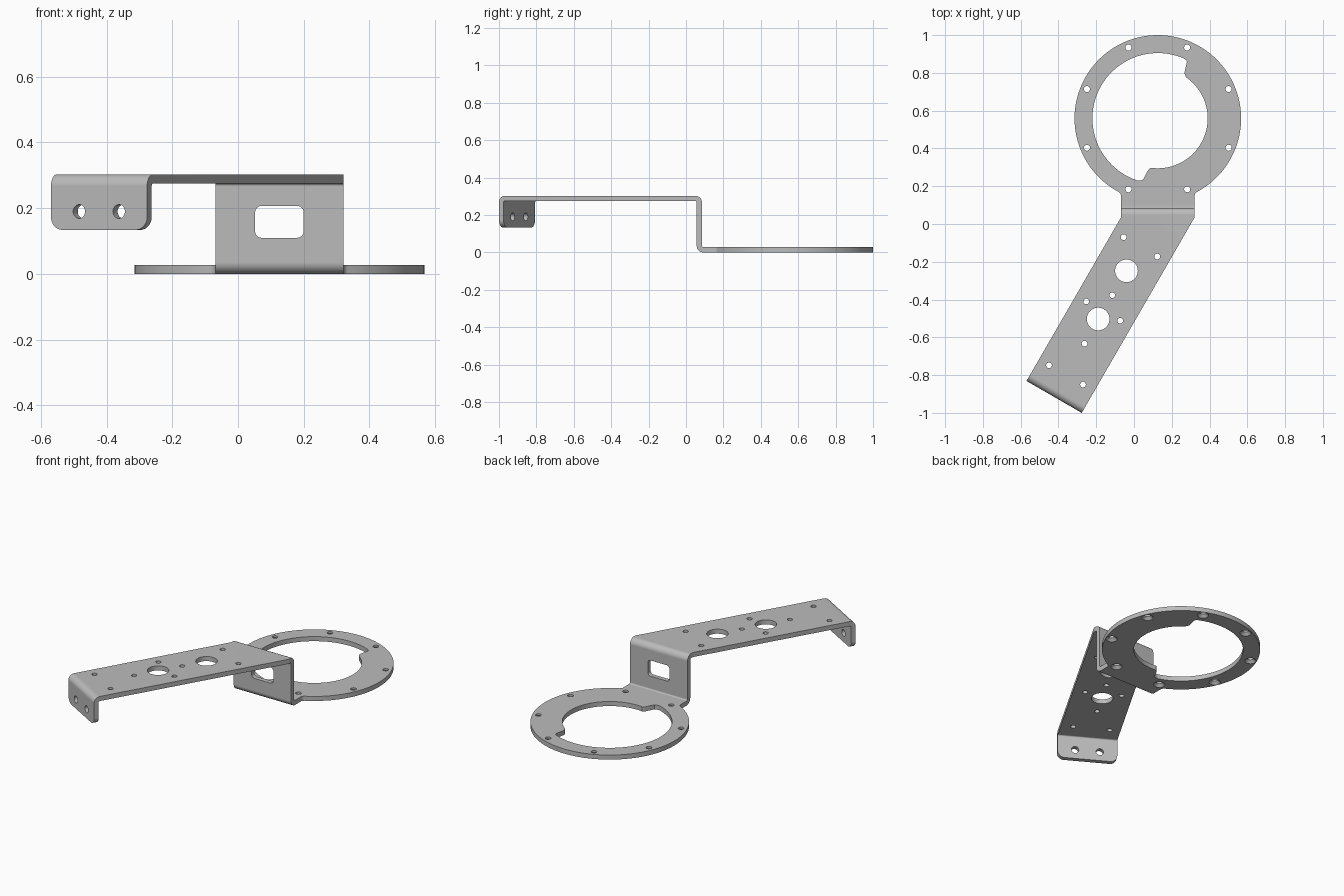
import bpy, bmesh
from math import sin, cos, pi, radians, sqrt, atan2
from mathutils import Vector as V

if "Cube" in bpy.data.objects:
    bpy.data.objects.remove(bpy.data.objects["Cube"])

T = 0.028                       # sheet thickness
TOP = 0.303                     # height of the arm's upper face
CX, CY, R = 0.126, 0.559, 0.441  # ring centre and outer radius
HALF = 0.195                    # half width of neck and riser
NECK_Y, ARM_Y = 0.115, 0.035    # where riser meets neck and arm
Z = V((0, 0, 1))
U = V((-sin(pi / 6), -cos(pi / 6), 0))  # along the arm
W = V((cos(pi / 6), -sin(pi / 6), 0))   # across the arm
ORIGIN = V((CX, ARM_Y, 0))
ARM_HALF = HALF * cos(pi / 6)
TAB_U, TAB_START = 1.0975, 1.03


def arc(cx, cy, r, start, end, n):
    """Points on an arc, angles in degrees."""
    angles = [radians(start + (end - start) * i / n) for i in range(n + 1)]
    return [(cx + r * cos(a), cy + r * sin(a)) for a in angles]


def prism(bm, points, vec):
    """Extrude a closed outline along a vector."""
    face = bm.faces.new([bm.verts.new(p) for p in points])
    out = bmesh.ops.extrude_face_region(bm, geom=[face], use_keep_orig=True)
    bmesh.ops.translate(bm, vec=vec, verts=[g for g in out["geom"] if isinstance(g, bmesh.types.BMVert)])


def bent_profile(path, r=0.022, n=8):
    """Outline of a bent sheet around a centreline with square corners."""
    path = [V(p) for p in path]
    dirs = [(b - a).normalized() for a, b in zip(path, path[1:])]
    line = [(path[0], dirs[0])]
    for p, d1, d2 in zip(path[1:], dirs, dirs[1:]):
        centre = p + (d2 - d1) * r
        for i in range(n + 1):
            a = pi / 2 * i / n
            line.append((centre + (d1 * sin(a) - d2 * cos(a)) * r, d1 * cos(a) + d2 * sin(a)))
    line.append((path[-1], dirs[-1]))
    sides = [[p + V((-t.y, t.x)) * s * T / 2 for p, t in line] for s in (1, -1)]
    return sides[0] + sides[1][::-1]


def cylinder(bm, centre, axis, r1, r2, depth, n=32):
    rot = axis.to_track_quat("Z", "Y").to_matrix().to_4x4()
    rot.translation = centre
    bmesh.ops.create_cone(bm, cap_ends=True, segments=n, radius1=r1, radius2=r2, depth=depth, matrix=rot)


def make_object(name, bm):
    bmesh.ops.recalc_face_normals(bm, faces=bm.faces[:])
    mesh = bpy.data.meshes.new(name)
    bm.to_mesh(mesh)
    bm.free()
    obj = bpy.data.objects.new(name, mesh)
    bpy.context.collection.objects.link(obj)
    return obj


bm = bmesh.new()

# Ring plate with a filleted neck
FIL = 0.025
drop = sqrt((R + FIL) ** 2 - (HALF + FIL) ** 2)
join = math_angle = atan2(drop, HALF + FIL) * 180 / pi
outline = [(CX + HALF, NECK_Y)]
outline += arc(CX + HALF + FIL, CY - drop, FIL, 180, 180 - join, 6)
outline += arc(CX, CY, R, -join, 180 + join, 96)[1:]
outline += arc(CX - HALF - FIL, CY - drop, FIL, join, 0, 6)[1:]
outline += [(CX - HALF, NECK_Y)]
prism(bm, [(x, y, 0) for x, y in outline], Z * T)

# Riser with a bend at each end
wall_y = 0.071
profile = bent_profile([(NECK_Y, T / 2), (wall_y, T / 2), (wall_y, TOP - T / 2), (ARM_Y, TOP - T / 2)])
prism(bm, [(CX - HALF, y, z) for y, z in profile], V((2 * HALF, 0, 0)))

# Slanted arm
arm_end = [ORIGIN + U * TAB_START + W * s * ARM_HALF for s in (1, -1)]
arm = [V((CX - HALF, ARM_Y, 0)), V((CX + HALF, ARM_Y, 0))] + arm_end
prism(bm, [p + Z * (TOP - T) for p in arm], Z * T)

# End tab folded down, with rounded lower corners
TAB_Z = 0.134
mid = TAB_U - T / 2
profile = bent_profile([(TAB_START, TOP - T / 2), (mid, TOP - T / 2), (mid, TAB_Z)])
prism(bm, [ORIGIN + U * u + Z * z - W * ARM_HALF for u, z in profile], W * 2 * ARM_HALF)
corners = [e for e in bm.edges if all(abs(v.co.z - TAB_Z) < 0.001 for v in e.verts)
           and abs((e.verts[0].co - e.verts[1].co).dot(W)) < 0.01]
bmesh.ops.bevel(bm, geom=corners, offset=0.04, segments=8, profile=0.5, affect="EDGES")

# Weld the parts into one sheet and drop the inner walls
bmesh.ops.remove_doubles(bm, verts=bm.verts[:], dist=0.0002)
inner = [f for f in bm.faces if all(len(e.link_faces) > 2 for e in f.edges)]
bmesh.ops.delete(bm, geom=inner, context="FACES")
bmesh.ops.dissolve_limit(bm, angle_limit=0.01, verts=bm.verts[:], edges=bm.edges[:])
bracket = make_object("bracket", bm)

# Cutters: stepped ring opening, riser window and round holes
cut, sinks = bmesh.new(), bmesh.new()
opening = arc(CX, CY, 0.264, -98, 55, 48)
opening += [(0.271, 0.786), (0.267, 0.8), (0.28, 0.858), (0.276, 0.869)]
opening += arc(CX, CY, 0.346, 67, 252, 64)
opening += [(0.038, 0.231), (0.049, 0.236), (0.076, 0.288)]
prism(cut, [(x, y, -0.1) for x, y in opening], Z * 0.2)

window = []
for i, (x, z) in enumerate([(0.18, 0.187), (0.072, 0.187), (0.072, 0.13), (0.18, 0.13)]):
    window += arc(x, z, 0.02, 90 * i, 90 * i + 90, 6)
prism(cut, [(x, 0, z) for x, z in window], V((0, 0.15, 0)))

for k in range(8):
    a = radians(22.5 + 45 * k)
    p = V((CX + 0.406 * cos(a), CY + 0.406 * sin(a), 0))
    cylinder(cut, p, Z, 0.016, 0.016, 0.1)
    cylinder(sinks, p, Z, 0.048, 0.016, 0.032)

small = [(-0.055, -0.07), (0.123, -0.172), (-0.253, -0.41), (-0.115, -0.377),
         (-0.073, -0.512), (-0.262, -0.633), (-0.45, -0.748), (-0.27, -0.85)]
large = [(-0.04, -0.248), (-0.19, -0.503)]
for places, r in ((small, 0.015), (large, 0.06)):
    for x, y in places:
        cylinder(cut, V((x, y, TOP)), Z, r, r, 0.1, 48)
for s in (-1, 1):
    cylinder(cut, ORIGIN + U * mid + W * s * 0.07 + Z * 0.19, U, 0.021, 0.021, 0.1)

bpy.context.view_layer.objects.active = bracket
for name, tool in (("hole_cutter", cut), ("countersink_cutter", sinks)):
    cutter = make_object(name, tool)
    cutter.hide_render = True
    mod = bracket.modifiers.new(name, "BOOLEAN")
    mod.operation, mod.solver, mod.object = "DIFFERENCE", "EXACT", cutter
    bpy.ops.object.modifier_apply(modifier=mod.name)
    bpy.data.objects.remove(cutter)

# Grey metal and shading
grey = bpy.data.materials.new("grey_metal")
grey.use_nodes = True
colour = (0.5, 0.5, 0.5, 1)
grey.diffuse_color = colour
grey.node_tree.nodes["Principled BSDF"].inputs["Base Color"].default_value = colour
bracket.data.materials.clear()
bracket.data.materials.append(grey)
bracket.select_set(True)
bpy.ops.object.shade_smooth_by_angle(angle=radians(30))
normals = bracket.modifiers.new("even_normals", "WEIGHTED_NORMAL")
normals.keep_sharp = True
